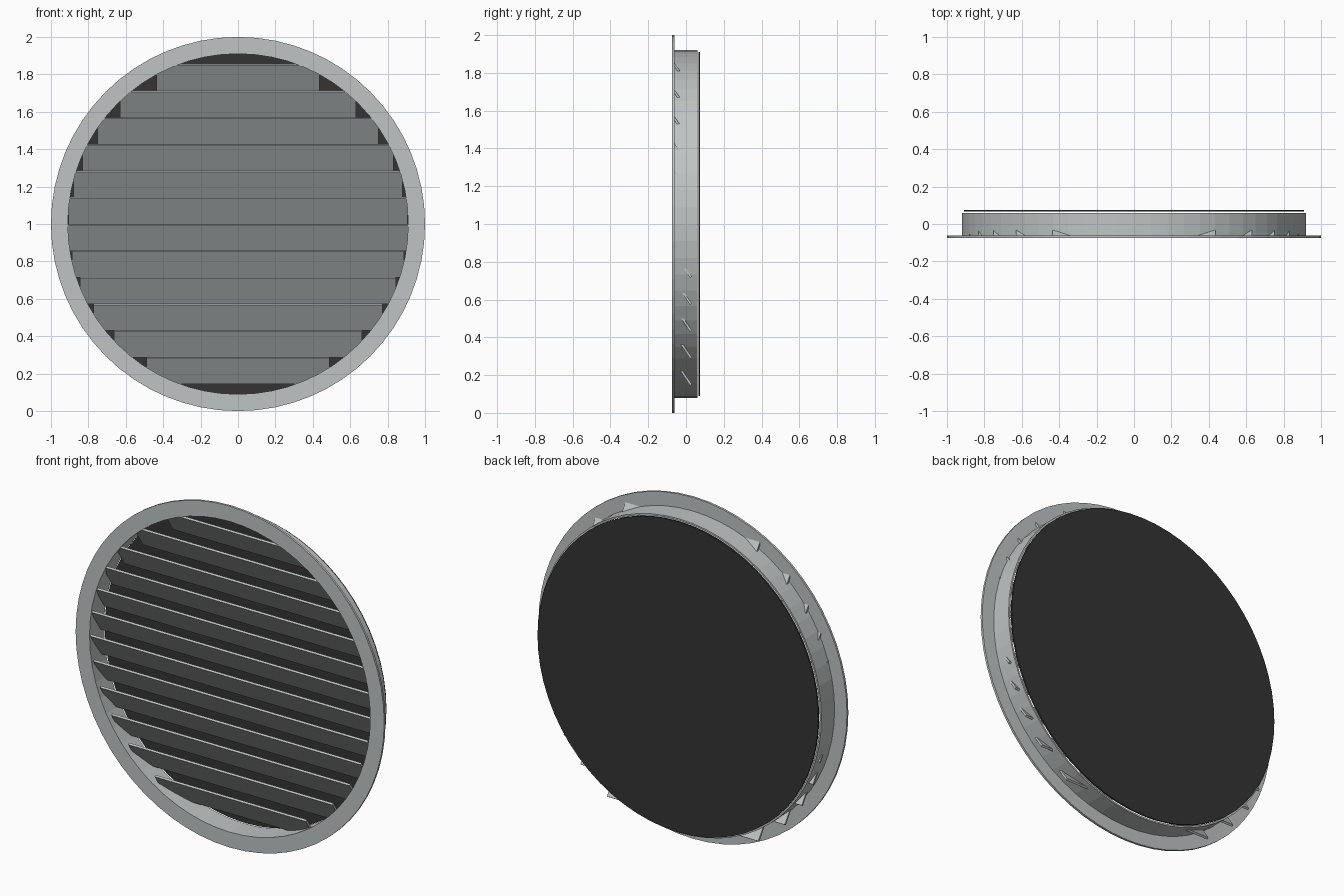
import bpy, bmesh, math
from mathutils import Matrix

if "Cube" in bpy.data.objects:
    bpy.data.objects.remove(bpy.data.objects["Cube"])

SEGS = 64
CZ = 1.0  # height of the vent centre


def material(name, rgb):
    m = bpy.data.materials.new(name)
    m.diffuse_color = (*rgb, 1.0)
    m.use_nodes = True
    m.node_tree.nodes["Principled BSDF"].inputs["Base Color"].default_value = m.diffuse_color
    return m


metal = material("light grey metal", (0.52, 0.55, 0.55))
dark = material("dark mesh", (0.033, 0.033, 0.033))


def finish(bm, name, mat):
    bmesh.ops.recalc_face_normals(bm, faces=bm.faces)
    me = bpy.data.meshes.new(name)
    bm.to_mesh(me)
    bm.free()
    me.materials.append(mat)
    ob = bpy.data.objects.new(name, me)
    bpy.context.collection.objects.link(ob)
    return ob


def lathe(name, profile, mat):
    """Revolve a closed (radius, y) profile about the front-to-back axis."""
    bm = bmesh.new()
    rings = []
    for i in range(SEGS):
        a = 2 * math.pi * i / SEGS
        rings.append([bm.verts.new((r * math.cos(a), y, CZ + r * math.sin(a)))
                      for r, y in profile])
    n = len(profile)
    for i in range(SEGS):
        p, q = rings[i], rings[(i + 1) % SEGS]
        for j in range(n):
            k = (j + 1) % n
            bm.faces.new((p[j], p[k], q[k], q[j]))
    return finish(bm, name, mat)


# Front flange and the short duct sleeve behind it
lathe("front_flange", [(0.91, -0.075), (1.0, -0.075), (1.0, -0.062), (0.91, -0.062)], metal)
lathe("duct_sleeve", [(0.91, -0.062), (0.92, -0.062), (0.92, 0.06), (0.91, 0.06)], metal)

# Dark backing disc, slightly clear of the sleeve
bm = bmesh.new()
bmesh.ops.create_cone(bm, cap_ends=True, segments=SEGS, radius1=0.91, radius2=0.91, depth=0.009,
                      matrix=Matrix.Translation((0, 0.0705, CZ)) @ Matrix.Rotation(math.pi / 2, 4, 'X'))
finish(bm, "backing_disc", dark)

# Louvre slats: front edge high, back edge low, cut square to fit the circle
COUNT, PITCH, DEPTH, THICK = 12, 0.1423, 0.166, 0.012
TILT = math.radians(-56)
for i in range(COUNT):
    dz = (i - (COUNT - 1) / 2) * PITCH
    half = math.sqrt(0.91 ** 2 - (dz + 0.016) ** 2)
    bm = bmesh.new()
    bmesh.ops.create_cube(bm, size=1.0, matrix=(
        Matrix.Translation((0, -0.02, CZ + dz)) @ Matrix.Rotation(TILT, 4, 'X')
        @ Matrix.Diagonal((2 * half, DEPTH, THICK, 1))))
    finish(bm, f"louvre_slat_{i + 1}", metal)
